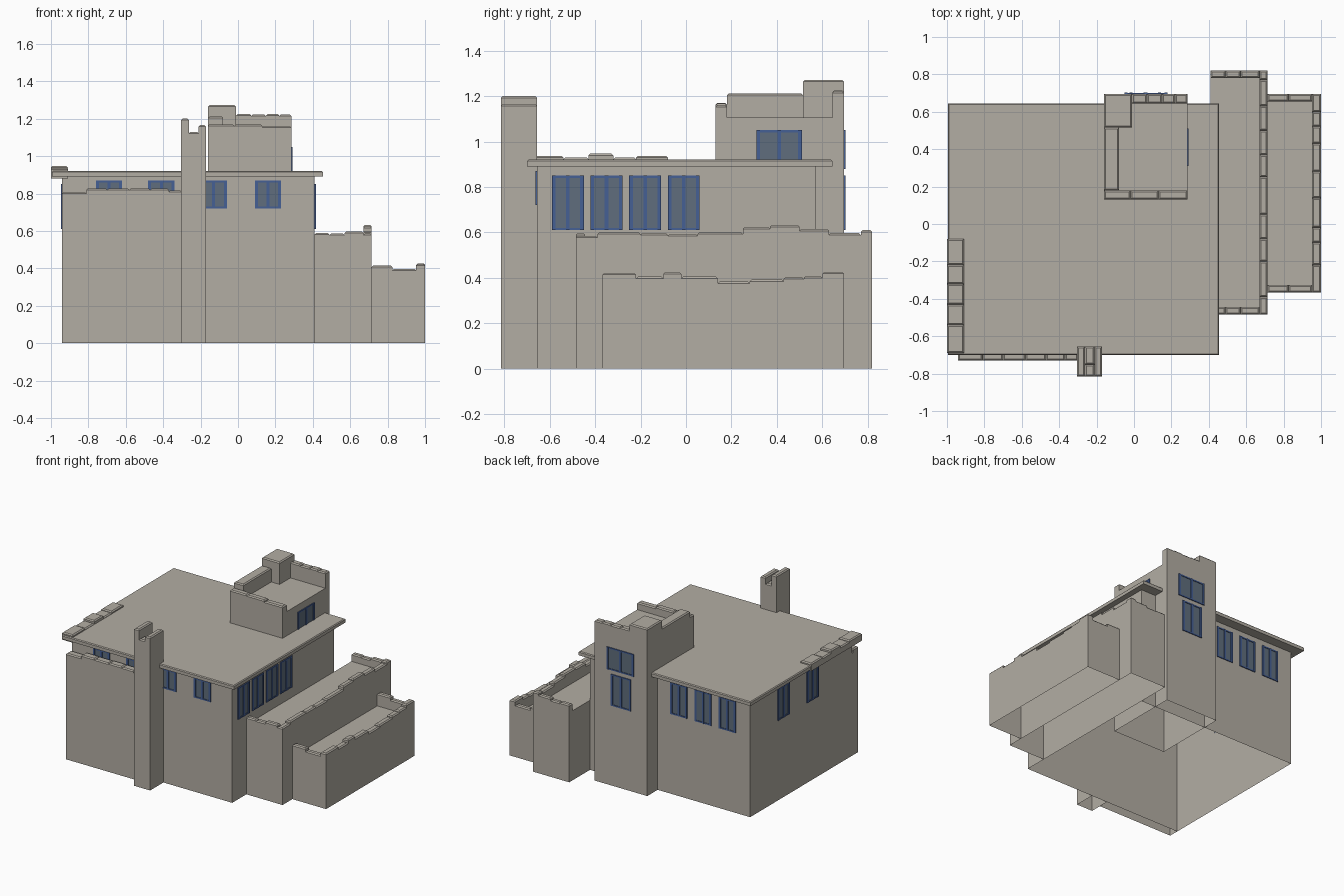
import bpy
import bmesh
from mathutils import Matrix, Vector

if "Cube" in bpy.data.objects:
    bpy.data.objects.remove(bpy.data.objects["Cube"], do_unlink=True)


def material(name, rgb):
    m = bpy.data.materials.new(name)
    m.use_nodes = True
    m.diffuse_color = (*rgb, 1)
    m.node_tree.nodes["Principled BSDF"].inputs["Base Color"].default_value = (*rgb, 1)
    return m


ADOBE = material("adobe_grey", (0.45, 0.42, 0.37))
FRAME = material("blue_frame", (0.06, 0.115, 0.30))
GLASS = material("slate_glass", (0.115, 0.155, 0.205))


def add_box(bm, x, y, z, chamfer=0, hollow=False):
    """Box from (min, max) ranges; optional chamfered top and open underside."""
    lo, hi = Vector((x[0], y[0], z[0])), Vector((x[1], y[1], z[1]))
    mat = Matrix.Translation((lo + hi) / 2) @ Matrix.Diagonal((*(hi - lo), 1))
    verts = bmesh.ops.create_cube(bm, size=1, matrix=mat)["verts"]
    faces = {f for v in verts for f in v.link_faces}
    if chamfer:
        top = max(faces, key=lambda f: f.calc_center_median().z)
        bottom = min(faces, key=lambda f: f.calc_center_median().z)
        edges = list(top.edges)
        if hollow:
            bmesh.ops.delete(bm, geom=[bottom], context='FACES_ONLY')
        bmesh.ops.bevel(bm, geom=edges, offset=chamfer, segments=1,
                        affect='EDGES', profile=0.5)
    elif hollow:
        bottom = min(faces, key=lambda f: f.calc_center_median().z)
        bmesh.ops.delete(bm, geom=[bottom], context='FACES_ONLY')


def finish(name, bm, *mats):
    mesh = bpy.data.meshes.new(name)
    bm.to_mesh(mesh)
    bm.free()
    for m in mats:
        mesh.materials.append(m)
    ob = bpy.data.objects.new(name, mesh)
    bpy.context.scene.collection.objects.link(ob)
    return ob


def box(name, x, y, z, chamfer=0, hollow=False):
    bm = bmesh.new()
    add_box(bm, x, y, z, chamfer, hollow)
    return finish(name, bm, ADOBE)


def parapet(name, axis, stops, across, base, tops):
    """Row of chamfered blocks along an axis, each with its own height."""
    bm = bmesh.new()
    for a, b, top in zip(stops, stops[1:], tops):
        x, y = ((a, b), across) if axis == 'x' else (across, (a, b))
        add_box(bm, x, y, (base, top), 0.008)
    return finish(name, bm, ADOBE)


def window(name, side, wall, a, b, z0, z1):
    """Two-pane window plate on the wall plane facing the given side."""
    axis, sign = side[1], 1 if side[0] == '+' else -1
    bm = bmesh.new()

    def plate(u, v, depth):
        d = sorted((wall - sign * 0.002, wall + sign * depth))
        x, y = (d, u) if axis == 'x' else (u, d)
        add_box(bm, x, y, v)

    rim, mid = 0.016, (a + b) / 2
    plate((a, a + rim), (z0, z1), 0.007)
    plate((b - rim, b), (z0, z1), 0.007)
    plate((mid - rim / 2, mid + rim / 2), (z0, z1), 0.007)
    plate((a + rim, b - rim), (z0, z0 + 0.01), 0.006)
    plate((a + rim, b - rim), (z1 - 0.01, z1), 0.006)
    count = len(bm.faces)
    plate((a + rim, b - rim), (z0 + 0.01, z1 - 0.01), 0.002)
    bm.faces.ensure_lookup_table()
    for f in bm.faces[count:]:
        f.material_index = 1
    return finish(name, bm, FRAME, GLASS)


# Main house and overhanging flat roof
box("house_body", (-0.94, 0.41), (-0.655, 0.57), (0, 0.895), hollow=True)
box("roof_slab", (-0.995, 0.455), (-0.70, 0.645), (0.89, 0.92), 0.006)
parapet("roof_edge_blocks", 'y', (-0.69, -0.54, -0.43, -0.32, -0.22, -0.08),
        (-1.0, -0.91), 0.88, (0.937, 0.93, 0.947, 0.93, 0.937))

# Low wall in front of the house
box("front_wall", (-0.94, -0.30), (-0.73, -0.655), (0, 0.78), hollow=True)
parapet("front_wall_blocks", 'x', (-0.94, -0.81, -0.70, -0.58, -0.47, -0.37, -0.30),
        (-0.73, -0.67), 0.78, (0.807, 0.828, 0.826, 0.828, 0.826, 0.816))

# Chimney with a notched top
box("chimney", (-0.305, -0.17), (-0.815, -0.655), (0, 1.09), hollow=True)
parapet("chimney_cap_right", 'y', (-0.815, -0.655), (-0.305, -0.263), 1.09, (1.2,))
parapet("chimney_cap_left", 'y', (-0.815, -0.655), (-0.212, -0.17), 1.09, (1.165,))
parapet("chimney_cap_middle", 'y', (-0.815, -0.75, -0.655), (-0.263, -0.212),
        1.09, (1.13, 1.12))

# Roof tower at the back
box("tower", (-0.16, 0.285), (0.13, 0.695), (0, 1.105), hollow=True)
parapet("tower_front_blocks", 'x', (-0.16, -0.02, 0.13, 0.285), (0.13, 0.18),
        1.105, (1.17, 1.168, 1.16))
parapet("tower_back_blocks", 'x', (-0.01, 0.07, 0.15, 0.22, 0.285), (0.645, 0.695),
        1.105, (1.225, 1.222, 1.225, 1.222))
parapet("tower_side_block", 'y', (0.18, 0.515), (-0.16, -0.08), 1.105, (1.212,))
parapet("tower_corner_block", 'y', (0.515, 0.695), (-0.16, -0.01), 1.105, (1.272,))

# Upper terrace wing
box("upper_terrace", (0.41, 0.715), (-0.485, 0.82), (0, 0.53), hollow=True)
parapet("upper_terrace_side_blocks", 'y',
        (-0.485, -0.39, -0.2, -0.08, 0.05, 0.25, 0.37, 0.5, 0.63, 0.77, 0.82),
        (0.67, 0.715), 0.53,
        (0.585, 0.6, 0.597, 0.593, 0.6, 0.623, 0.632, 0.615, 0.597, 0.61))
for part, y in (("front", (-0.485, -0.445)), ("back", (0.78, 0.82))):
    parapet("upper_terrace_" + part + "_blocks", 'x', (0.41, 0.49, 0.57, 0.67), y,
            0.53, (0.588, 0.585, 0.597))

# Lower terrace wing
box("lower_terrace", (0.715, 1.0), (-0.367, 0.695), (0, 0.32), hollow=True)
parapet("lower_terrace_side_blocks", 'y',
        (-0.367, -0.22, -0.1, -0.02, 0.14, 0.28, 0.43, 0.52, 0.6, 0.695),
        (0.953, 1.0), 0.32,
        (0.422, 0.405, 0.425, 0.405, 0.383, 0.392, 0.402, 0.408, 0.426))
for part, y in (("front", (-0.367, -0.325)), ("back", (0.655, 0.695))):
    parapet("lower_terrace_" + part + "_blocks", 'x', (0.715, 0.825, 0.953), y,
            0.32, (0.415, 0.397))

# Windows: rows of equal width on each house wall
rows = (
    ("front", '-y', -0.655, (-0.76, -0.48, -0.20, 0.09), 0.72, 0.87),
    ("left", '+x', 0.41, (-0.59, -0.42, -0.25, -0.08), 0.61, 0.85),
    ("back", '+y', 0.57, (-0.82, -0.615, -0.41), 0.61, 0.85),
    ("right", '-x', -0.94, (-0.25, 0.10), 0.61, 0.85),
)
for label, side, wall, starts, z0, z1 in rows:
    for i, a in enumerate(starts):
        window(f"{label}_window_{i + 1}", side, wall, a, a + 0.14, z0, z1)
window("tower_side_window", '+x', 0.285, 0.31, 0.51, 0.88, 1.05)
window("tower_upper_window", '+y', 0.695, -0.05, 0.18, 0.88, 1.05)
window("tower_lower_window", '+y', 0.695, -0.025, 0.145, 0.61, 0.85)
